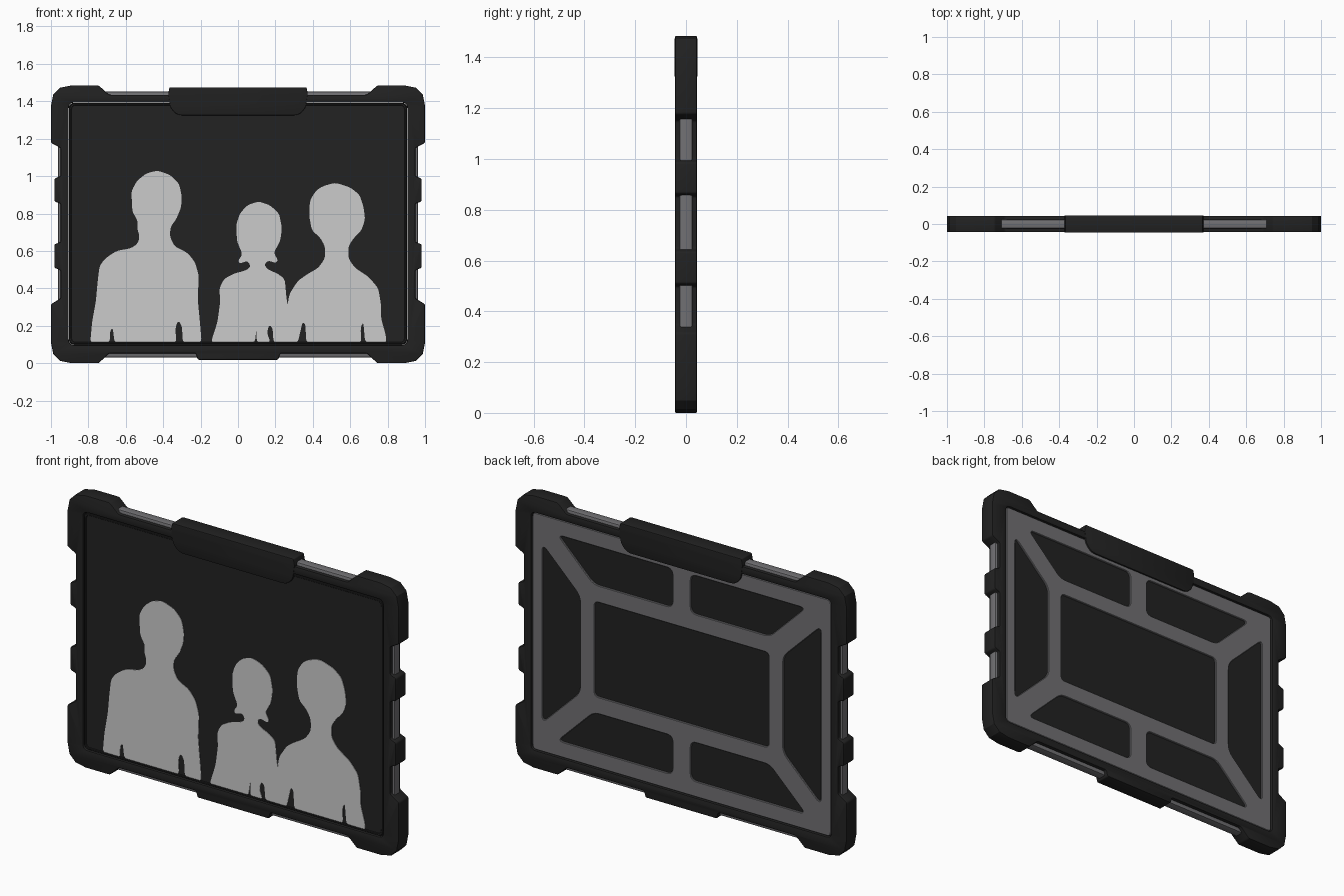
import bpy, bmesh, math
from mathutils import Matrix, Vector

if "Cube" in bpy.data.objects:
    bpy.data.objects.remove(bpy.data.objects["Cube"])


def material(name, rgb):
    m = bpy.data.materials.new(name)
    m.diffuse_color = (*rgb, 1)
    m.use_nodes = True
    m.node_tree.nodes["Principled BSDF"].inputs["Base Color"].default_value = m.diffuse_color
    return m


BLACK = material("black rubber", (0.0155, 0.0155, 0.0155))
SCREEN = material("dark screen", (0.016, 0.016, 0.0165))
GREY = material("grey plastic", (0.165, 0.163, 0.172))
PALE = material("pale figure", (0.60, 0.60, 0.60))


def fillet(pts, r=0.0, n=6):
    """Round the corners of a closed outline; a third value overrides r."""
    out = []
    for i, q in enumerate(pts):
        rad = q[2] if len(q) > 2 else r
        p = Vector(q[:2])
        if rad <= 0:
            out.append(p)
            continue
        a = Vector(pts[i - 1][:2]) - p
        b = Vector(pts[(i + 1) % len(pts)][:2]) - p
        a = p + a.normalized() * min(rad, a.length * 0.49)
        b = p + b.normalized() * min(rad, b.length * 0.49)
        for k in range(n + 1):
            t = k / n
            out.append(a * (1 - t) ** 2 + p * 2 * t * (1 - t) + b * t * t)
    return out


def rect(hx, z0, z1, r):
    return fillet([(-hx, z0), (hx, z0), (hx, z1), (-hx, z1)], r)


def wound(loop, ccw):
    area = sum(loop[i - 1].x * loop[i].y - loop[i].x * loop[i - 1].y for i in range(len(loop)))
    return loop if (area > 0) == ccw else loop[::-1]


def slab(name, outer, y0, y1, mat, holes=(), bevel=0.0, res=0):
    """Outline in x and z, filled and given thickness from y0 to y1."""
    cu = bpy.data.curves.new(name, 'CURVE')
    cu.dimensions = '2D'
    cu.fill_mode = 'BOTH'
    cu.extrude = (y1 - y0) / 2 - bevel
    cu.bevel_depth = bevel
    cu.offset = -bevel
    cu.bevel_resolution = res
    for loop in [wound(outer, True)] + [wound(h, False) for h in holes]:
        sp = cu.splines.new('POLY')
        sp.points.add(len(loop) - 1)
        for pt, v in zip(sp.points, loop):
            pt.co = (v.x, v.y, 0, 1)
        sp.use_cyclic_u = True
    ob = bpy.data.objects.new(name, cu)
    bpy.context.collection.objects.link(ob)
    bpy.ops.object.select_all(action='DESELECT')
    ob.select_set(True)
    bpy.context.view_layer.objects.active = ob
    bpy.ops.object.convert(target='MESH')
    ob = bpy.context.view_layer.objects.active
    bm = bmesh.new()
    bm.from_mesh(ob.data)
    bmesh.ops.remove_doubles(bm, verts=bm.verts, dist=1e-5)
    bm.transform(Matrix.Translation((0, (y0 + y1) / 2, 0)) @ Matrix.Rotation(math.pi / 2, 4, 'X'))
    bmesh.ops.recalc_face_normals(bm, faces=bm.faces)
    for f in bm.faces:
        f.material_index = 0
    bm.to_mesh(ob.data)
    bm.free()
    ob.data.materials.clear()
    ob.data.materials.append(mat)
    bpy.ops.object.shade_smooth_by_angle(angle=math.radians(30))
    return ob


def mirrored(half):
    return half + [(-p[0], *p[1:]) for p in reversed(half)]


# Protective frame with corner bumpers and side grips
edge = mirrored([
    (0.215, 0.018), (0.225, 0.052), (0.69, 0.052), (0.745, 0), (1, 0, 0.11),
    (1, 0.315), (0.948, 0.347), (0.948, 0.497), (0.982, 0.51), (0.982, 0.635),
    (0.948, 0.648), (0.948, 0.852), (0.982, 0.865), (0.982, 0.987), (0.948, 1.0),
    (0.948, 1.15), (1, 1.178), (1, 1.485, 0.11), (0.745, 1.485), (0.69, 1.435)])
slab("frame", fillet(edge, 0.008, 3), -0.044, 0.044, BLACK,
     [rect(0.905, 0.097, 1.393, 0.03)], bevel=0.006, res=1)

# Grey rail that shows in the gaps of the frame
slab("rail", rect(0.962, 0.03, 1.452, 0.08), -0.025, 0.025, GREY,
     [rect(0.92, 0.08, 1.40, 0.03)], bevel=0.008, res=1)

# Clasp over the top edge
clasp = mirrored([(0.325, 1.325, 0.03), (0.362, 1.365, 0.02), (0.373, 1.44), (0.366, 1.475)])
slab("clasp", fillet(clasp, 0.006), -0.046, 0.046, BLACK, bevel=0.004, res=1)

# Screen and its lip
slab("screen", rect(0.903, 0.099, 1.391, 0.03), -0.034, 0.0, SCREEN)
slab("screen_lip", rect(0.900, 0.102, 1.388, 0.03), -0.039, -0.03, BLACK,
     [rect(0.890, 0.112, 1.378, 0.025)], bevel=0.002)

# Figures on the screen, outlines in hundredths (x, z)
left_figure = [
    (-79, 11), (-78, 22), (-76, 33), (-75, 44), (-74, 52), (-71, 56), (-65, 60), (-57, 61.5),
    (-53.5, 64), (-52.5, 68), (-54, 72), (-53.5, 76), (-56.5, 81), (-57, 92), (-54, 97.5),
    (-49, 101.5), (-43, 103), (-36, 100.5), (-31.5, 96), (-30, 89), (-30.5, 83), (-33, 77),
    (-36, 73), (-36.5, 68), (-34, 62.5), (-27, 59), (-23, 54), (-21, 47), (-21.5, 34),
    (-20, 18), (-19.5, 11), (-29.5, 11), (-30, 20), (-32, 23), (-33.5, 19), (-33, 11),
    (-66, 11), (-67, 19), (-68.5, 17), (-68.5, 11)]
middle_figure = [
    (-14.5, 11), (-11, 22), (-9.5, 33), (-10, 40), (-7.5, 45), (-2, 48), (4, 49.5), (7, 51.5),
    (5, 55), (1, 53), (0, 55), (2.5, 58), (-0.5, 65), (-1, 74), (1, 80), (5, 84.5), (11, 86.5),
    (17, 84.5), (22, 80), (23.5, 72), (22.5, 65), (19, 59), (21.5, 55), (20, 53.5), (16, 55),
    (14, 52.5), (16, 50), (21, 48), (25, 45), (26, 34), (27, 29), (28, 11), (19, 11),
    (18.5, 19), (16.5, 20.5), (15.5, 16), (17.5, 11), (10, 11), (10, 19), (9, 11)]
right_figure = [
    (24, 11), (26, 28), (27.5, 37), (32, 44), (37, 47.5), (43, 51), (46.5, 56), (46.5, 62.5),
    (44, 67), (39.5, 71), (38, 79), (38.5, 87), (41.5, 92), (45, 94.5), (52, 96.5), (60, 94),
    (65, 90), (67, 84), (68, 77), (66, 71), (62, 67), (59, 62.5), (59, 56), (62.5, 51),
    (70, 46), (75, 40), (76.5, 31), (76.5, 24), (79, 15), (79.5, 11), (68, 11), (67, 22),
    (65.5, 19), (66, 11), (36.5, 11), (36, 21), (34.5, 22), (32, 11)]
for i, (name, pts) in enumerate([("left_figure", left_figure), ("middle_figure", middle_figure),
                                 ("right_figure", right_figure)]):
    outline = fillet([(x / 100, z / 100) for x, z in pts], 0.02, 3)
    slab(name, outline, -0.0365 - 0.0003 * i, -0.033, PALE)

# Grey back plate with seven windows onto black panels
MID = 0.745
windows = [rect(0.525, MID - 0.258, MID + 0.258, 0.025)]
side = [(0.84, -0.485), (0.84, 0.485), (0.612, 0.262), (0.612, -0.262)]
corner = [(0.055, 0.56), (0.055, 0.35), (0.53, 0.35), (0.745, 0.56)]
for sx in (-1, 1):
    windows.append(fillet([(sx * x, MID + z) for x, z in side], 0.04))
    for sz in (-1, 1):
        windows.append(fillet([(sx * x, MID + sz * z) for x, z in corner], 0.035))
slab("back_plate", rect(0.900, 0.100, 1.390, 0.025), 0.022, 0.038, GREY, windows, bevel=0.003)
slab("back_panels", rect(0.904, 0.098, 1.392, 0.03), 0.002, 0.030, BLACK)
